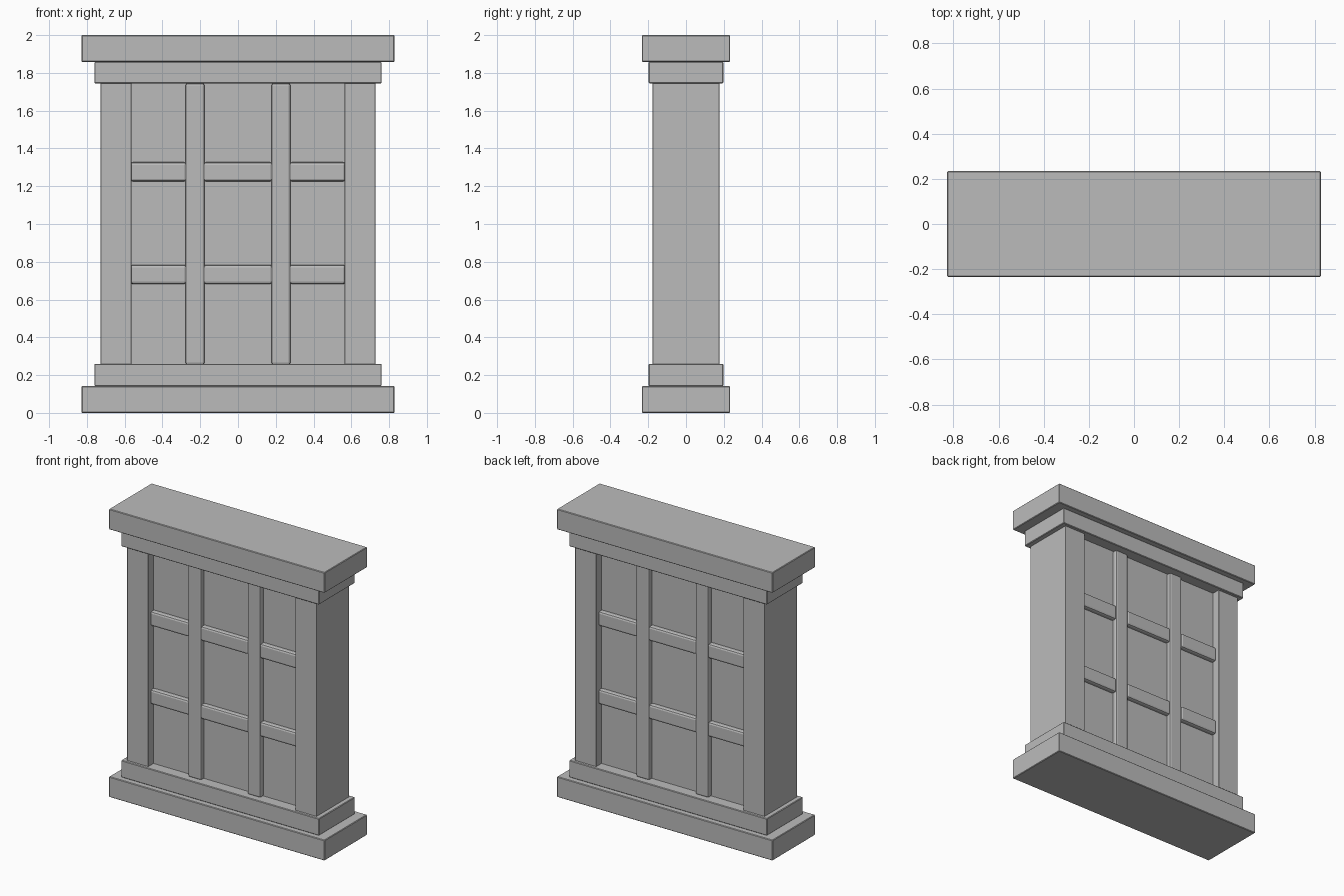
import bpy

cube = bpy.data.objects.get("Cube")
if cube:
    bpy.data.objects.remove(cube, do_unlink=True)

# Single stone-grey material
stone = bpy.data.materials.new("stone_grey")
stone.use_nodes = True
GREY = (0.5, 0.5, 0.5, 1)
stone.diffuse_color = GREY
stone.node_tree.nodes["Principled BSDF"].inputs["Base Color"].default_value = GREY


def box(name, x, y, z, bevel=0.004, segments=1):
    """Bevelled box from (min, max) ranges along each axis."""
    ranges = (x, y, z)
    bpy.ops.mesh.primitive_cube_add(size=1, location=[(a + b) / 2 for a, b in ranges])
    obj = bpy.context.object
    obj.name = name
    obj.scale = [b - a for a, b in ranges]
    bpy.ops.object.transform_apply(location=False, rotation=False, scale=True)
    obj.data.materials.append(stone)
    if bevel:
        mod = obj.modifiers.new("edge_bevel", "BEVEL")
        mod.width = bevel
        mod.segments = segments
    return obj


def span(half):
    return (-half, half)


SHAFT = (0.255, 1.745)
PANEL_Y = 0.12
BAR_Y = 0.152

# Stepped base and matching cap
for name, low, high in (("base", 0, 0.142), ("cap", 1.858, 2)):
    box(name + "_slab", span(0.828), span(0.234), (low, high))
for name, low, high in (("base", 0.142, 0.26), ("cap", 1.745, 1.858)):
    box(name + "_step", span(0.76), span(0.198), (low, high))

# Recessed core panel
box("core_panel", span(0.6), span(PANEL_Y), SHAFT, bevel=0)

# Side posts and the upright bars, which run through to both faces
for side, s in (("left", 1), ("right", -1)):
    box(side + "_post", sorted((s * 0.565, s * 0.728)), span(0.178), SHAFT, 0.002)
    box(side + "_upright_bar", sorted((s * 0.177, s * 0.278)), span(BAR_Y), SHAFT, 0.012, 2)

# Cross bars between the uprights, two rows
bays = {"right": (-0.57, -0.272), "middle": (-0.183, 0.183), "left": (0.272, 0.57)}
for row, z in (("lower", (0.682, 0.784)), ("upper", (1.225, 1.327))):
    for bay, x in bays.items():
        box(f"{row}_{bay}_cross_bar", x, span(BAR_Y), z, 0.014, 2)
